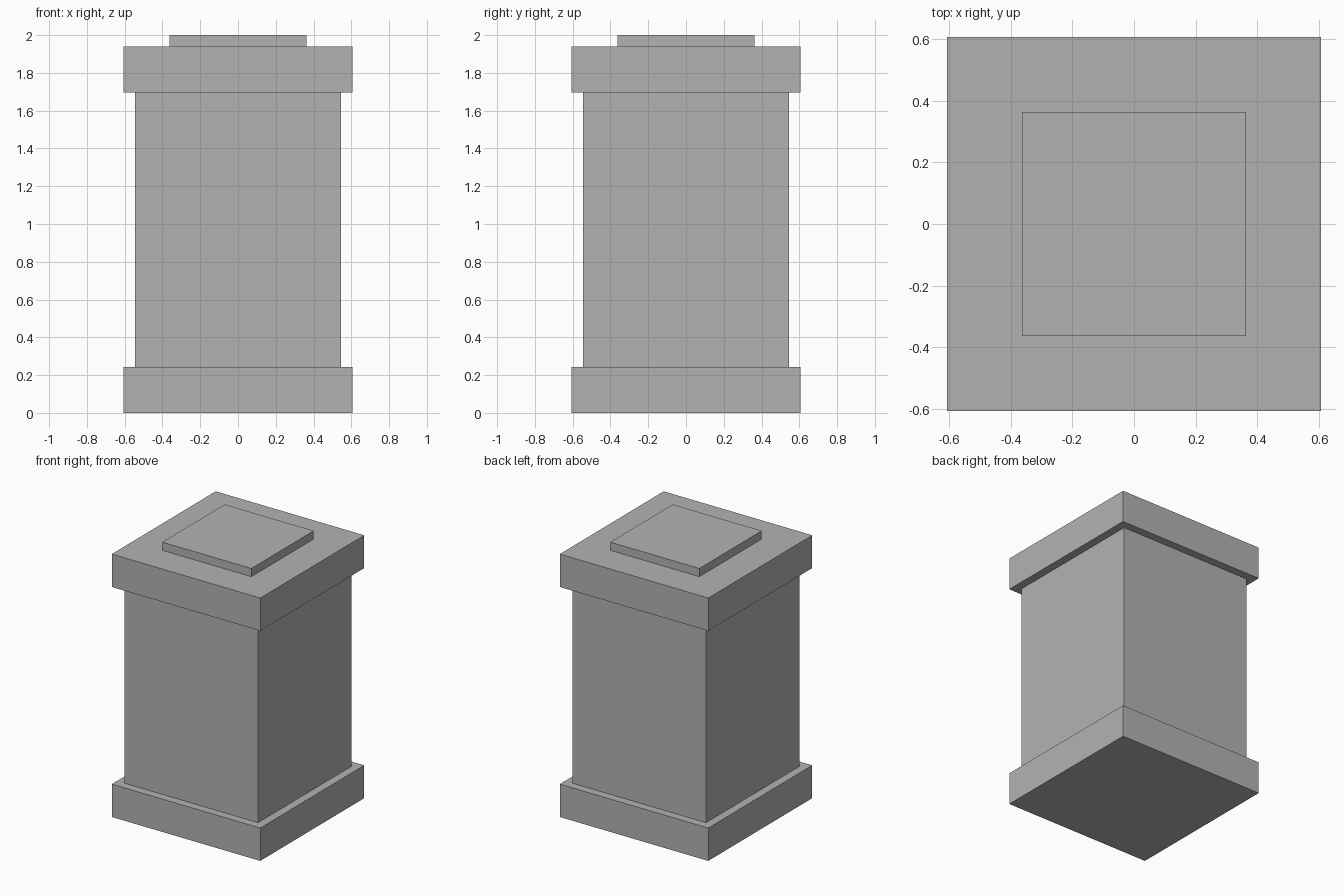
import bpy

default = bpy.data.objects.get("Cube")
if default:
    bpy.data.objects.remove(default, do_unlink=True)

# Single stone colour
grey = (0.45, 0.45, 0.45, 1)
stone = bpy.data.materials.new("grey stone")
stone.use_nodes = True
stone.diffuse_color = grey
stone.node_tree.nodes["Principled BSDF"].inputs["Base Color"].default_value = grey

UNIT = 2 / 33  # the pillar is 33 modules tall


def square_block(name, width, bottom, top):
    """Square block, measured in modules, centred on the vertical axis."""
    bpy.ops.mesh.primitive_cube_add(size=1, location=(0, 0, (bottom + top) / 2 * UNIT))
    block = bpy.context.object
    block.name = name
    block.scale = (width * UNIT, width * UNIT, (top - bottom) * UNIT)
    bpy.ops.object.transform_apply(location=False, rotation=False, scale=True)
    block.data.materials.append(stone)
    return block


# Stacked parts from the ground up
square_block("base", 20, 0, 4)
square_block("shaft", 18, 4, 28)
square_block("cap", 20, 28, 32)
square_block("top_plate", 12, 32, 33)
